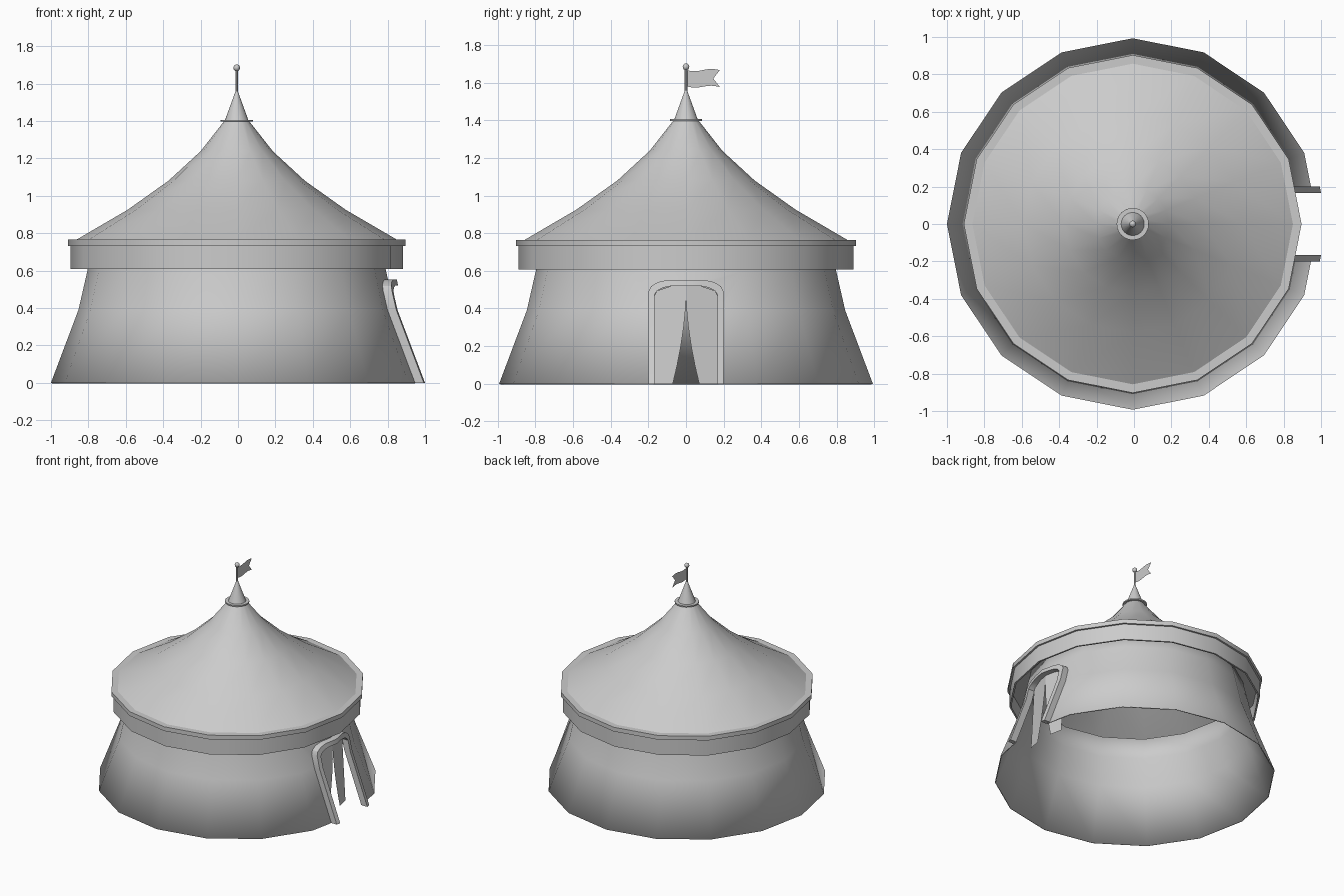
import bpy, bmesh, math
from math import cos, sin, pi

if "Cube" in bpy.data.objects:
    bpy.data.objects.remove(bpy.data.objects["Cube"])

CX = -0.007          # tent axis, so the porch frame fits the 2 unit span
WALL = [(0.993, 0), (0.846, 0.39), (0.798, 0.6), (0.765, 0.74)]


def make(name, verts, faces, angle=30):
    me = bpy.data.meshes.new(name)
    me.from_pydata(verts, [], faces)
    bm = bmesh.new()
    bm.from_mesh(me)
    bmesh.ops.remove_doubles(bm, verts=bm.verts, dist=1e-5)
    bmesh.ops.recalc_face_normals(bm, faces=bm.faces)
    bm.to_mesh(me)
    bm.free()
    ob = bpy.data.objects.new(name, me)
    bpy.context.collection.objects.link(ob)
    bpy.ops.object.select_all(action='DESELECT')
    ob.select_set(True)
    bpy.context.view_layer.objects.active = ob
    if angle:
        bpy.ops.object.shade_smooth_by_angle(angle=math.radians(angle))
    return ob


def lathe(name, profile, sides=16, closed=False, angle=30):
    n = len(profile)
    verts = [(CX + r * cos(2 * pi * i / sides), r * sin(2 * pi * i / sides), z)
             for i in range(sides) for r, z in profile]
    faces = []
    for i in range(sides):
        k = (i + 1) % sides
        for j in range(n if closed else n - 1):
            m = (j + 1) % n
            faces.append((i * n + j, k * n + j, k * n + m, i * n + m))
    return make(name, verts, faces, angle)


def wall_x(y, z):
    # surface of the two wall facets that meet at +x
    for (r0, z0), (r1, z1) in zip(WALL, WALL[1:]):
        if z <= z1:
            return CX + r0 + (r1 - r0) * (z - z0) / (z1 - z0) - abs(y) * math.tan(pi / 16)


def arch(half):
    return [(-y, z) for y, z in half] + [(0, half[-1][1] + 0.001)] + half[::-1]


OUTER = [(0.2, 0), (0.2, 0.39), (0.2, 0.49), (0.186, 0.518), (0.15, 0.54), (0.1, 0.551)]
INNER = [(0.167, 0), (0.167, 0.39), (0.167, 0.475), (0.153, 0.495), (0.12, 0.511), (0.08, 0.519)]
outer, inner = arch(OUTER), arch(INNER)

# Flared canvas wall with arched doorway
wall = lathe("tent_wall", WALL)
sol = wall.modifiers.new("thickness", 'SOLIDIFY')
sol.thickness = 0.008
n = len(inner)
low = [(y, z if z > 0 else -0.1) for y, z in inner]
cutter = make("doorway_cutter",
              [(x, y * 1.03, z + 0.004) for x in (0.5, 1.3) for y, z in low],
              [tuple(range(n)), tuple(range(n, 2 * n))] +
              [(i, (i + 1) % n, n + (i + 1) % n, n + i) for i in range(n)], 0)
cutter.hide_render = True
cutter.hide_viewport = False
cutter.display_type = 'WIRE'
cut = wall.modifiers.new("doorway", 'BOOLEAN')
cut.object = cutter
cut.operation = 'DIFFERENCE'
cut.solver = 'EXACT'
bpy.ops.object.select_all(action='DESELECT')
wall.select_set(True)
bpy.context.view_layer.objects.active = wall
for m in ("thickness", "doorway"):
    bpy.ops.object.modifier_apply(modifier=m)
bpy.data.objects.remove(cutter)

# Doorway frame standing proud of the wall
verts = []
for (yo, zo), (yi, zi) in zip(outer, inner):
    for y, z, d in ((yo, zo, 0), (yo, zo, 0.047), (yi, zi, 0.047), (yi, zi, 0)):
        verts.append((wall_x(y, z) + d, y, z))
faces = [(4 * i + j, 4 * i + (j + 1) % 4, 4 * i + 4 + (j + 1) % 4, 4 * i + 4 + j)
         for i in range(n - 1) for j in range(4)]
faces += [(0, 1, 2, 3), tuple(4 * n - 4 + j for j in range(4))]
make("door_frame", verts, faces)

# Pair of curtain flaps with a curved slit between them
rows = [(0, 0.167), (0.1, 0.167), (0.2, 0.167), (0.3, 0.167), (0.39, 0.167),
        (0.47, 0.167), (0.495, 0.153), (0.519, 0.08)]
for side, label in ((1, "left"), (-1, "right")):
    verts = []
    for z, edge in rows:
        slit = 0.07 * max(0, 1 - z / 0.47) ** 1.7
        for y in (slit, edge):
            verts.append((wall_x(y, 0.5) + 0.03 * (1 - z / 0.52), side * y, z))
    make("door_flap_" + label, verts,
         [(2 * i, 2 * i + 1, 2 * i + 3, 2 * i + 2) for i in range(len(rows) - 1)])

# Hanging valance and eave rim
lathe("eave_valance", [(0.857, 0.765), (0.903, 0.765), (0.903, 0.732), (0.889, 0.732),
                       (0.889, 0.608), (0.877, 0.608), (0.877, 0.732), (0.765, 0.732)])

# Swept roof canvas
lathe("roof", [(0.857, 0.765), (0.583, 0.925), (0.365, 1.08), (0.194, 1.237), (0.066, 1.4)])

# Peak collar, cone cap, flagpole and ball
lathe("peak_collar", [(0.06, 1.396), (0.086, 1.396), (0.086, 1.406), (0.06, 1.406)], 24, True)
lathe("peak_cone", [(0.064, 1.4), (0.004, 1.565)], 24)
lathe("flagpole", [(0.007, 1.54), (0.007, 1.68)], 10)
lathe("pole_ball", [(0.018 * sin(pi * i / 8), 1.684 - 0.018 * cos(pi * i / 8))
                    for i in range(9)], 14, angle=60)

# Swallowtail pennant with wavy edges
steps = 8
verts = []
for i in range(steps + 1):
    t = i / steps
    wave = 0.006 * sin(2 * pi * t)
    y = 0.18 * t
    verts += [(CX, y, 1.581 - 0.004 * t - wave), (CX, y - 0.035 * max(0, t - 0.5) * 2, 1.622),
              (CX, y, 1.667 - wave)]
make("pennant", verts, [(3 * i + j, 3 * i + 3 + j, 3 * i + 4 + j, 3 * i + 1 + j)
                        for i in range(steps) for j in (0, 1)], 0)
